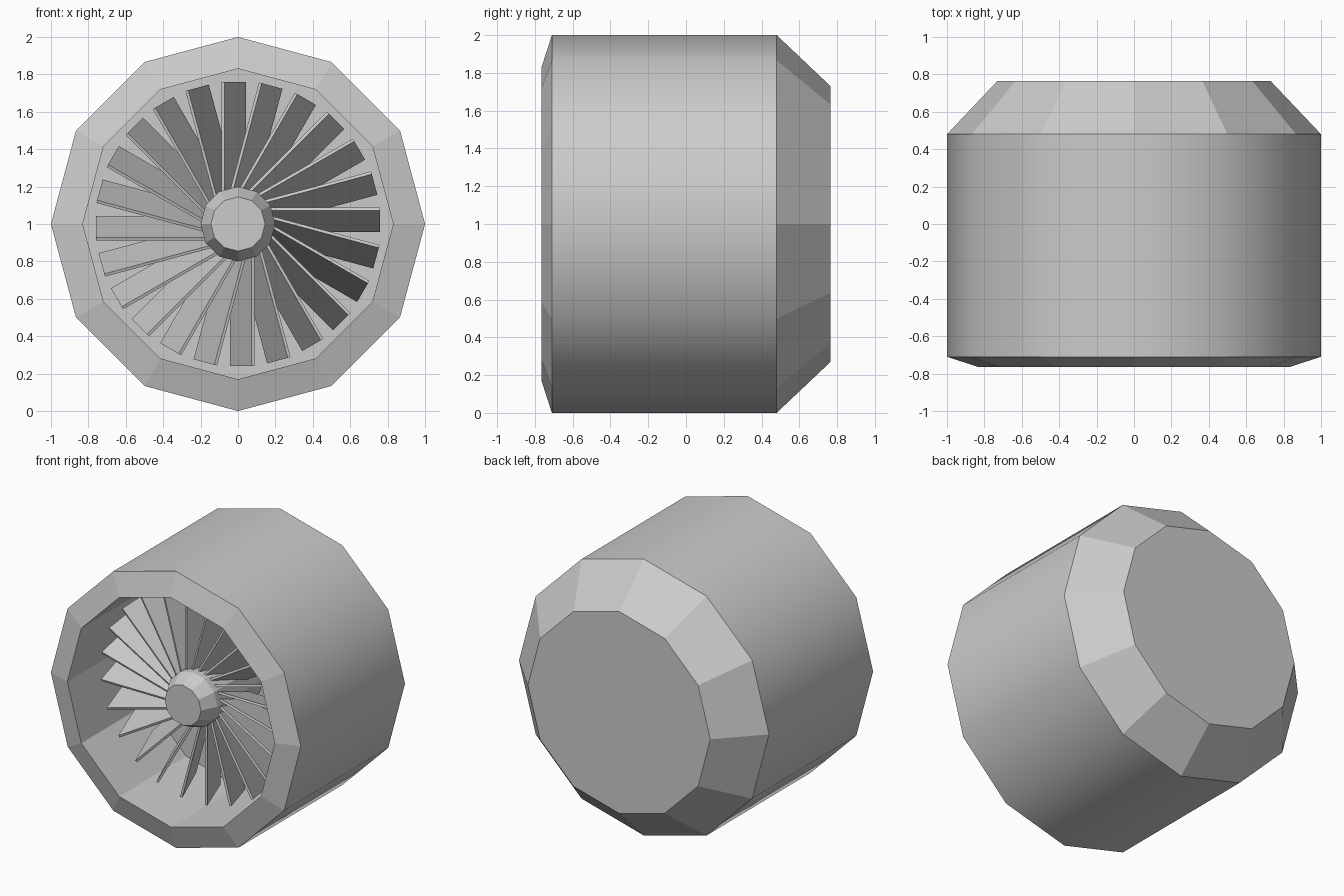
import bpy, bmesh
from math import radians, sin, cos, tau
from mathutils import Matrix

if "Cube" in bpy.data.objects:
    bpy.data.objects.remove(bpy.data.objects["Cube"])

SIDES = 12
AXIS_Z = 1.0


def finish(name, bm):
    bmesh.ops.recalc_face_normals(bm, faces=bm.faces)
    mesh = bpy.data.meshes.new(name)
    bm.to_mesh(mesh)
    bm.free()
    obj = bpy.data.objects.new(name, mesh)
    bpy.context.collection.objects.link(obj)
    return obj


def lathe(name, profile, smooth_bands=()):
    """Spin (radius, y) points around the y axis, closing both ends."""
    bm = bmesh.new()
    rings = [[bm.verts.new((r * cos(tau * i / SIDES), y, AXIS_Z + r * sin(tau * i / SIDES)))
              for i in range(SIDES)] for r, y in profile]
    for k in range(len(rings) - 1):
        a, b = rings[k], rings[k + 1]
        for i in range(SIDES):
            j = (i + 1) % SIDES
            face = bm.faces.new((a[i], a[j], b[j], b[i]))
            face.smooth = k in smooth_bands
    bm.faces.new(rings[0])
    bm.faces.new(rings[-1])
    return finish(name, bm)


# Casing: recessed floor, inner wall, front lip, smooth barrel, rear chamfer and cap
lathe("casing", [(0.83, 0.0), (0.83, -0.765), (1.0, -0.71), (1.0, 0.48), (0.73, 0.765)],
      smooth_bands=(2,))

# Hub: chamfered nose on a shaft running back to the floor
lathe("hub", [(0.145, -0.63), (0.2, -0.52), (0.2, 0.01)])

# Fan: 24 thin pitched blades
bm = bmesh.new()
count = 24
for i in range(count):
    place = (Matrix.Translation((0, 0, AXIS_Z))
             @ Matrix.Rotation(tau * i / count, 4, 'Y')
             @ Matrix.Translation((0.455, -0.32, 0.0225))
             @ Matrix.Rotation(radians(-20), 4, 'X')
             @ Matrix.Diagonal((0.61, 0.335, 0.016, 1)))
    bmesh.ops.create_cube(bm, size=1, matrix=place)
finish("fan_blades", bm)
